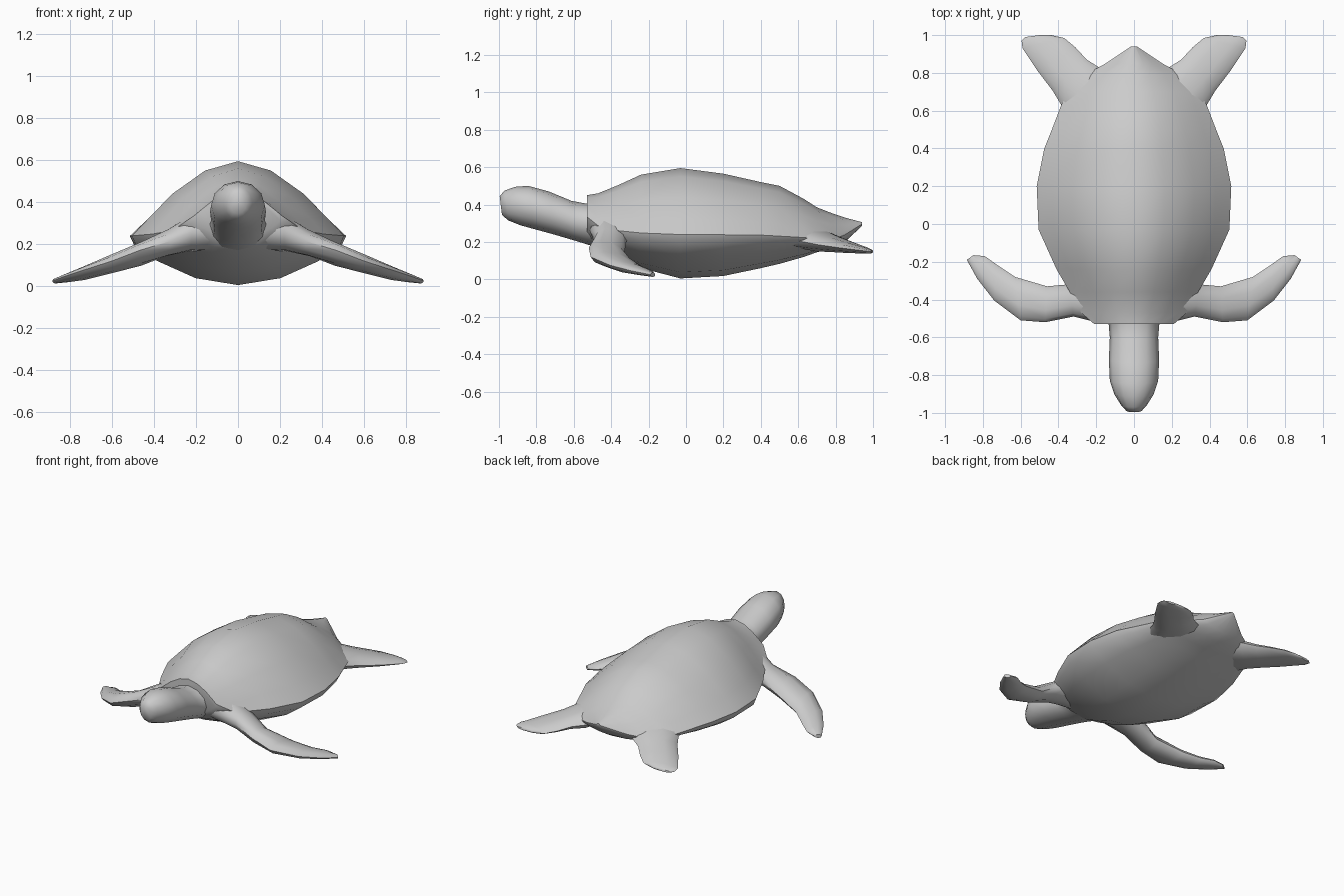
import bpy, bmesh, math
from mathutils import Vector

if "Cube" in bpy.data.objects:
    bpy.data.objects.remove(bpy.data.objects["Cube"])


def loft(name, rings, cap_start=True, cap_end=True, mirror=False, angle=50):
    """Skin a list of equal-length closed rings into one smooth object."""
    bm = bmesh.new()
    rows = [[bm.verts.new(p) for p in r] for r in rings]
    n = len(rows[0])
    for a, b in zip(rows, rows[1:]):
        for i in range(n):
            j = (i + 1) % n
            bm.faces.new((a[i], a[j], b[j], b[i]))
    if cap_start:
        bm.faces.new(rows[0])
    if cap_end:
        bm.faces.new(rows[-1])
    bmesh.ops.recalc_face_normals(bm, faces=bm.faces)
    me = bpy.data.meshes.new(name)
    bm.to_mesh(me)
    bm.free()
    ob = bpy.data.objects.new(name, me)
    bpy.context.collection.objects.link(ob)
    bpy.ops.object.select_all(action='DESELECT')
    ob.select_set(True)
    bpy.context.view_layer.objects.active = ob
    bpy.ops.object.shade_smooth_by_angle(angle=math.radians(angle))
    if mirror:
        ob.modifiers.new("mirror", 'MIRROR')
    return ob


def blade(lead, trail, half_thick, sides=10):
    """Elliptical flipper section between a leading and a trailing edge point."""
    l, t = Vector(lead), Vector(trail)
    mid, half = (l + t) / 2, (l - t) / 2
    return [mid + half * math.cos(a) + Vector((0, 0, half_thick * math.sin(a)))
            for a in (2 * math.pi * i / sides for i in range(sides))]


# Shell and belly: half profile scaled along the body
half = [(0, 1), (.31, .88), (.62, .58), (.84, .27), (1, .04),
        (.96, -.15), (.76, -.48), (.4, -.85), (0, -1)]
profile = half + [(-x, z) for x, z in half[-2:0:-1]]


def shell_ring(y, w, top, rim, bottom):
    return [(x * w, y, rim + z * ((top - rim) if z > 0 else (rim - bottom)))
            for x, z in profile]


stations = [  # y, half width, top, rim, bottom
    (-.53, .21, .45, .33, .22), (-.47, .28, .46, .28, .17),
    (-.36, .34, .505, .25, .11), (-.24, .41, .56, .235, .06),
    (-.03, .505, .595, .225, .005), (.2, .515, .565, .225, .018),
    (.4, .475, .52, .225, .06), (.5, .435, .5, .22, .083),
    (.63, .385, .43, .215, .12), (.7, .35, .385, .21, .145),
    (.79, .26, .35, .21, .165), (.85, .15, .33, .235, .2),
    (.94, .015, .306, .295, .285)]
loft("shell_and_belly", [shell_ring(*s) for s in stations])


# Head and neck
def head_ring(y, w, top, bottom, slope=.12, sides=12):
    c, h = (top + bottom) / 2, (top - bottom) / 2
    return [(w * math.cos(a), y + slope * (c - (c + h * math.sin(a))),
             c + h * math.sin(a))
            for a in (2 * math.pi * i / sides for i in range(sides))]


neck = [(-.44, .19, .41, .16), (-.52, .135, .405, .18), (-.6, .128, .42, .205),
        (-.72, .133, .47, .24), (-.83, .128, .5, .27), (-.9, .105, .495, .29),
        (-.96, .068, .475, .315), (-.99, .04, .445, .345)]
loft("head", [head_ring(*s) for s in neck], cap_start=False)

# Front flippers, swept outward and back
front = [  # leading edge, trailing edge, half thickness
    ((.10, -.51, .29), (.10, -.3, .27), .11),
    ((.22, -.515, .26), (.24, -.3, .24), .085),
    ((.32, -.49, .215), (.35, -.32, .2), .065),
    ((.47, -.52, .17), (.46, -.33, .135), .053),
    ((.6, -.51, .12), (.63, -.28, .085), .042),
    ((.74, -.405, .075), (.72, -.22, .05), .03),
    ((.83, -.29, .045), (.79, -.17, .035), .02),
    ((.885, -.19, .025), (.85, -.165, .025), .012)]
loft("front_flippers", [blade(*s) for s in front], cap_start=False, mirror=True)

# Rear flippers, flaring backward
rear = [
    ((.36, .52, .215), (.1, .74, .23), .055),
    ((.385, .63, .2), (.17, .82, .205), .055),
    ((.43, .705, .185), (.25, .87, .19), .042),
    ((.51, .81, .17), (.31, .935, .17), .03),
    ((.59, .93, .155), (.37, .985, .155), .018),
    ((.595, .97, .15), (.44, 1.0, .15), .012),
    ((.575, .99, .148), (.5, 1.0, .148), .007)]
loft("rear_flippers", [blade(*s) for s in rear], cap_start=False, mirror=True)
